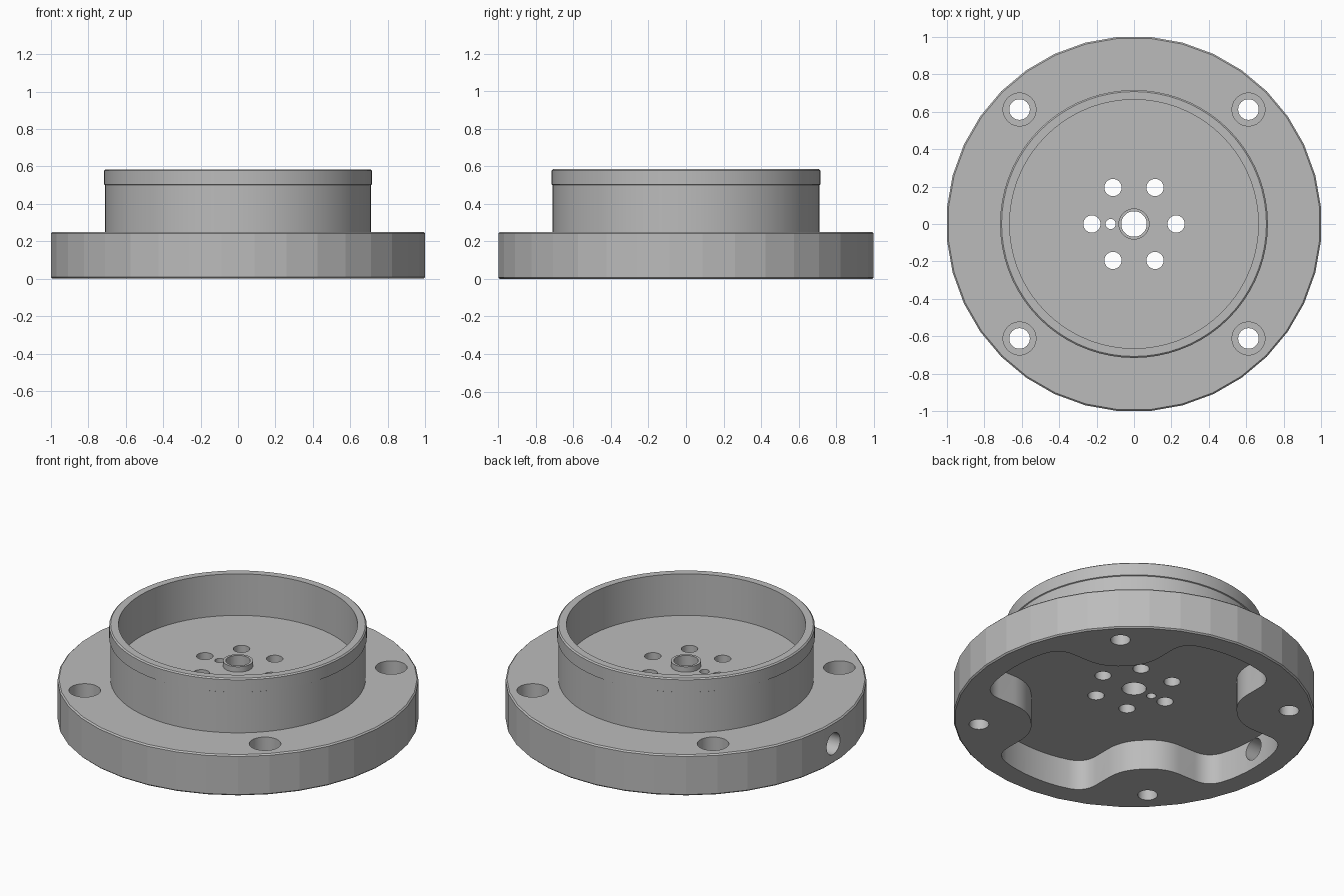
import bpy, bmesh
from math import sin, cos, pi, radians, atan2
from mathutils import Vector, Matrix

if "Cube" in bpy.data.objects:
    bpy.data.objects.remove(bpy.data.objects["Cube"], do_unlink=True)

metal = bpy.data.materials.new("grey_metal")
metal.use_nodes = True
colour = (0.5, 0.5, 0.5, 1)
metal.diffuse_color = colour
metal.node_tree.nodes["Principled BSDF"].inputs["Base Color"].default_value = colour


def finish(name, bm):
    bmesh.ops.recalc_face_normals(bm, faces=bm.faces)
    mesh = bpy.data.meshes.new(name)
    bm.to_mesh(mesh)
    bm.free()
    mesh.materials.append(metal)
    ob = bpy.data.objects.new(name, mesh)
    bpy.context.collection.objects.link(ob)
    return ob


def lathe(name, profile, sides, turn=0):
    """Spin a closed (radius, height) loop around z."""
    bm = bmesh.new()
    rings = []
    for i in range(sides):
        a = turn + 2 * pi * i / sides
        rings.append([bm.verts.new((r * cos(a), r * sin(a), z)) for r, z in profile])
    n = len(profile)
    for i in range(sides):
        p, q = rings[i], rings[(i + 1) % sides]
        for j in range(n):
            k = (j + 1) % n
            bm.faces.new((p[j], q[j], q[k], p[k]))
    return finish(name, bm)


def prism(name, outline, z0, z1):
    """Extrude a flat outline between two heights."""
    bm = bmesh.new()
    face = bm.faces.new([bm.verts.new((x, y, z0)) for x, y in outline])
    new = bmesh.ops.extrude_face_region(bm, geom=[face])["geom"]
    verts = [v for v in new if isinstance(v, bmesh.types.BMVert)]
    bmesh.ops.translate(bm, verts=verts, vec=(0, 0, z1 - z0))
    return finish(name, bm)


def drill(x, y, r, z0, z1):
    ring = [(x + r * cos(2 * pi * i / 48), y + r * sin(2 * pi * i / 48)) for i in range(48)]
    return prism("hole_cutter", ring, z0, z1)


def rounded(a, b, c, size, steps=16):
    """Round the corner b between neighbours a and c."""
    a, b, c = Vector(a), Vector(b), Vector(c)
    p, q = b + (a - b).normalized() * size, b + (c - b).normalized() * size
    return [p * (1 - t) ** 2 + b * 2 * t * (1 - t) + q * t * t
            for t in (i / steps for i in range(steps + 1))]


def cut(ob, cutters):
    for c in cutters:
        m = ob.modifiers.new("cut", 'BOOLEAN')
        m.operation, m.solver, m.object = 'DIFFERENCE', 'EXACT', c
        bpy.context.view_layer.objects.active = ob
        bpy.ops.object.modifier_apply(modifier=m.name)


def smooth(ob, angle):
    bpy.ops.object.select_all(action='DESELECT')
    ob.select_set(True)
    bpy.context.view_layer.objects.active = ob
    bpy.ops.object.shade_smooth_by_angle(angle=radians(angle))


# Base flange with slightly broken edges
R, TOP, E = 1 / cos(radians(5)), 0.25, 0.008
flange = lathe("base_flange", [(0.01, 0), (R - E, 0), (R, E), (R, TOP - E),
                               (R - E, TOP), (0.01, TOP)], 36, radians(5))

# Open cup with a stepped rim and a small central boss
cup = lathe("upper_cup", [(0.01, TOP), (0.71, TOP), (0.71, 0.5), (0.716, 0.503),
                          (0.716, 0.578), (0.708, 0.585), (0.665, 0.585), (0.665, 0.33),
                          (0.083, 0.33), (0.083, 0.363), (0.01, 0.363)], 72)

# Cross-shaped pocket under the flange: four arms with rounded corners
W, REACH, PAD = 0.32, 0.87, 0.493
tip = (REACH ** 2 - W ** 2) ** 0.5
mid = (PAD + W) / 2
quarter = (rounded((mid, mid), (PAD, W), (tip, W), 0.11)[::1])
end = rounded((PAD, W), (tip, W), (REACH, W - 0.2), 0.1)
half = quarter + end
span = atan2(end[-1].y, end[-1].x)
arc = [Vector((REACH * cos(a), REACH * sin(a)))
       for a in (span * (1 - i / 4) for i in range(1, 9)) if abs(a) < span * 0.9]
mirrored = [Vector((p.x, -p.y)) for p in reversed(half)]
arm = half + arc + mirrored
outline = []
for k in range(4):
    outline += [Matrix.Rotation(-k * pi / 2, 2) @ p for p in arm]
pocket = prism("pocket_cutter", outline, -0.1, 0.185)

# Holes through the centre: main bore, six around it and one pin hole
centre_holes = [drill(0, 0, 0.068, -0.1, 0.7), drill(-0.125, 0, 0.027, -0.1, 0.7)]
for k in range(6):
    a = k * pi / 3
    centre_holes.append(drill(0.225 * cos(a), 0.225 * sin(a), 0.046, -0.1, 0.7))

# Counterbored mounting holes
mounts = []
for sx in (-1, 1):
    for sy in (-1, 1):
        x, y = 0.612 * sx, 0.612 * sy
        mounts += [drill(x, y, 0.055, -0.1, 0.7), drill(x, y, 0.088, 0.13, 0.7)]

# Side port through the outer wall
port = drill(0, 0, 0.065, 0, 0.4)
port.matrix_world = Matrix.Translation((-0.75, 0, 0.12)) @ Matrix.Rotation(-pi / 2, 4, 'Y')
bpy.context.view_layer.update()

cut(flange, [pocket] + centre_holes + mounts + [port])
cut(cup, centre_holes)
smooth(flange, 9)
smooth(cup, 20)

for c in [pocket, port] + centre_holes + mounts:
    bpy.data.objects.remove(c, do_unlink=True)
